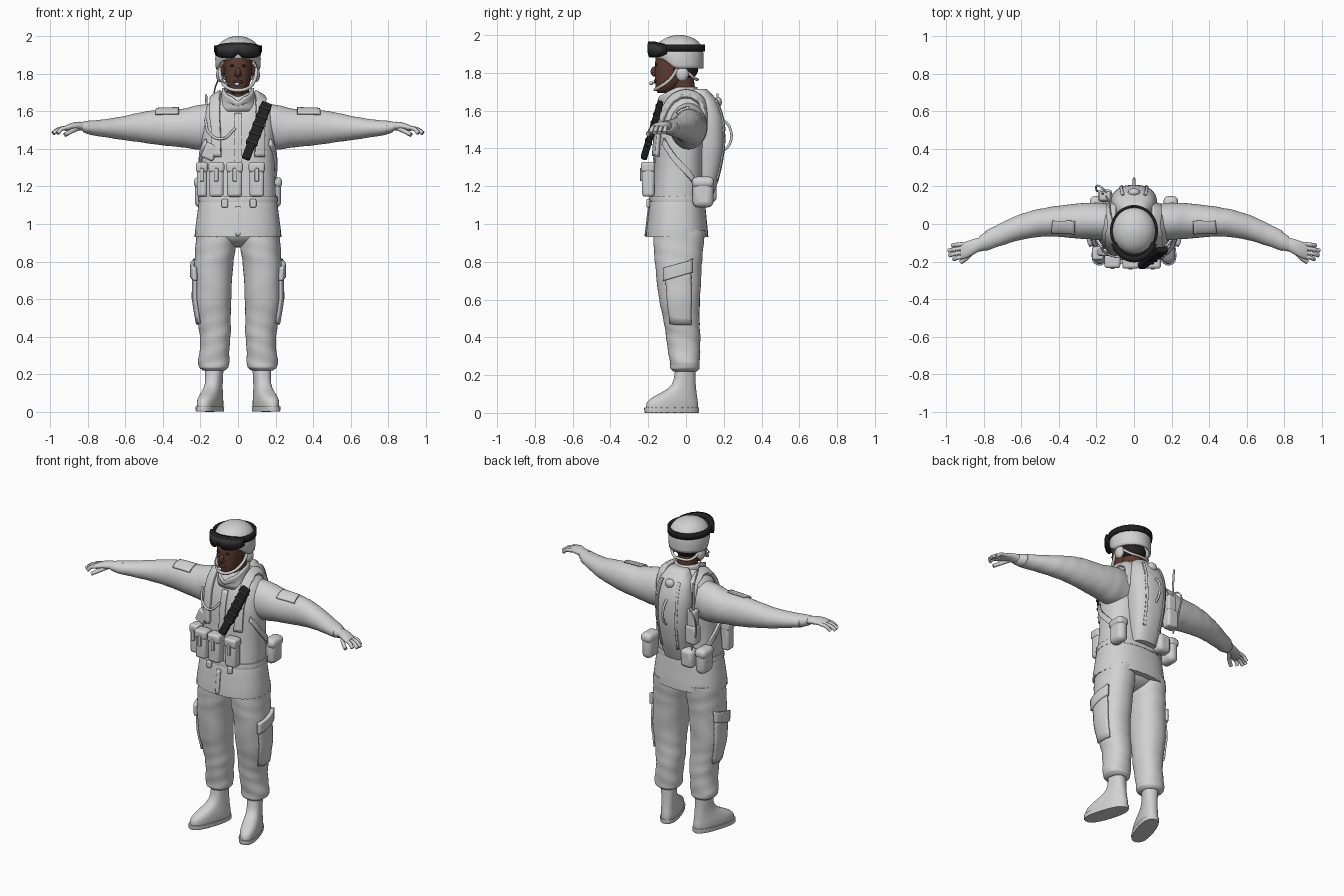
import bpy, bmesh, math
from mathutils import Matrix, Vector

default_cube = bpy.data.objects.get("Cube")
if default_cube:
    bpy.data.objects.remove(default_cube, do_unlink=True)


def material(name, red, green, blue):
    mat = bpy.data.materials.new(name)
    mat.use_nodes = True
    mat.diffuse_color = (red, green, blue, 1)
    shader = next(n for n in mat.node_tree.nodes if n.type == 'BSDF_PRINCIPLED')
    shader.inputs["Base Color"].default_value = (red, green, blue, 1)
    shader.inputs["Roughness"].default_value = 0.8
    return mat


WHITE = material("snow white cloth", .64, .64, .64)
BLACK = material("black rubber", .015, .015, .015)
LENS = material("dark lens", .035, .035, .035)
SKIN = material("brown skin", .11, .045, .03)
LIPS = material("dark lips", .08, .028, .022)
HAIR = material("dark hair", .02, .016, .014)


def finish(name, bm, mat, mirror=False, sub=0):
    mesh = bpy.data.meshes.new(name)
    bmesh.ops.recalc_face_normals(bm, faces=bm.faces)
    bm.to_mesh(mesh)
    bm.free()
    mesh.materials.append(mat)
    for poly in mesh.polygons:
        poly.use_smooth = True
    mesh.set_sharp_from_angle(angle=1.0)
    obj = bpy.data.objects.new(name, mesh)
    bpy.context.scene.collection.objects.link(obj)
    if sub:
        mod = obj.modifiers.new("Smooth", 'SUBSURF')
        mod.levels = mod.render_levels = sub
    if mirror:
        obj.modifiers.new("Mirror", 'MIRROR').use_clip = False
    return obj


def solidify(obj, thick, offset=0):
    mod = obj.modifiers.new("Thickness", 'SOLIDIFY')
    mod.thickness, mod.offset = thick, offset


def loft(name, mat, rings, power=2, axis='z', steps=1, fold=0, caps=(True, True),
         mirror=False, warp=None, count=28):
    """Skin through rings of (position, centre a, centre b, radius a, radius b)."""
    dense = []
    for low, high in zip(rings, rings[1:]):
        for k in range(steps):
            dense.append([a + (b - a) * k / steps for a, b in zip(low, high)])
    dense.append(rings[-1])
    bm = bmesh.new()
    loops = []
    for pos, ca, cb, ra, rb in dense:
        loop = []
        for i in range(count):
            t = math.tau * i / count
            c, s = math.cos(t), math.sin(t)
            ripple = 1 + fold * math.sin(pos * 75 + 2 * t)
            a = ca + ra * ripple * math.copysign(abs(c) ** (2 / power), c)
            b = cb + rb * ripple * math.copysign(abs(s) ** (2 / power), s)
            co = Vector((a, b, pos) if axis == 'z' else (pos, a, b))
            loop.append(bm.verts.new(warp(co) if warp else co))
        loops.append(loop)
    for low, high in zip(loops, loops[1:]):
        for i in range(count):
            j = (i + 1) % count
            bm.faces.new((low[i], low[j], high[j], high[i]))
    crease = bm.edges.layers.float.new("crease_edge")
    for loop, wanted in zip((loops[0], loops[-1]), caps):
        if wanted:
            for edge in bm.faces.new(loop).edges:
                edge[crease] = .8
    return finish(name, bm, mat, mirror, 1)


def patch(name, mat, target, points, width, side, thick=.01, mirror=False):
    """Cloth strip laid onto another part."""
    bm = bmesh.new()
    offset = Vector(side).normalized() * width / 2
    rows = [[bm.verts.new(Vector(p) + offset * k) for k in (-1, 1)] for p in points]
    for a, b in zip(rows, rows[1:]):
        bm.faces.new((a[0], a[1], b[1], b[0]))
    obj = finish(name, bm, mat)
    mod = obj.modifiers.new("Subdivide", 'SUBSURF')
    mod.subdivision_type = 'SIMPLE'
    mod.levels = mod.render_levels = 3
    mod = obj.modifiers.new("Lay on", 'SHRINKWRAP')
    mod.target, mod.offset, mod.wrap_mode = target, thick / 2, 'ABOVE_SURFACE'
    solidify(obj, thick)
    if mirror:
        obj.modifiers.new("Mirror", 'MIRROR')
    return obj


def arc(name, mat, rx, ry, cy, half, low, high, thick):
    """Upright curved band around the head, angle measured from the front."""
    bm = bmesh.new()
    rows = []
    for i in range(49):
        t = half * (i / 24 - 1)
        x, y = rx * math.sin(t), cy - ry * math.cos(t)
        rows.append([bm.verts.new((x, y, f(t))) for f in (low, high)])
    for a, b in zip(rows, rows[1:]):
        bm.faces.new((a[0], b[0], b[1], a[1]))
    solidify(finish(name, bm, mat), thick)


def box(name, mat, centre, size, bevel=.012, frame=None, mirror=False):
    bm = bmesh.new()
    bmesh.ops.create_cube(bm, size=1)
    turn = frame if frame else Matrix()
    bm.transform(Matrix.Translation(centre) @ turn @ Matrix.Diagonal((*size, 1)))
    obj = finish(name, bm, mat, mirror)
    mod = obj.modifiers.new("Round", 'BEVEL')
    mod.width, mod.segments = bevel, 3
    return obj


def ball(name, mat, centre, radii, mirror=False):
    bm = bmesh.new()
    bmesh.ops.create_uvsphere(bm, u_segments=24, v_segments=14, radius=1)
    bm.transform(Matrix.Translation(centre) @ Matrix.Diagonal((*radii, 1)))
    return finish(name, bm, mat, mirror)


def tube(name, mat, points, radius, flip=1):
    curve = bpy.data.curves.new(name, 'CURVE')
    curve.dimensions, curve.bevel_depth = '3D', radius
    curve.bevel_resolution, curve.use_fill_caps = 3, True
    spline = curve.splines.new('BEZIER')
    spline.bezier_points.add(len(points) - 1)
    for knot, (x, y, z) in zip(spline.bezier_points, points):
        knot.co = (x * flip, y, z)
        knot.handle_left_type = knot.handle_right_type = 'AUTO'
    spline.resolution_u = 6
    curve.materials.append(mat)
    obj = bpy.data.objects.new(name, curve)
    bpy.context.scene.collection.objects.link(obj)


# Clothing: jacket skirt, vest, sleeves and trousers
skirt = loft("jacket_skirt", WHITE, [(.93, 0, -.048, .234, .168), (1, 0, -.047, .226, .16),
             (1.08, 0, -.047, .215, .152), (1.15, 0, -.043, .205, .142)], 2.4)
vest = loft("vest", WHITE, [(1.11, 0, -.045, .205, .142), (1.2, 0, -.04, .2, .136),
            (1.3, 0, -.036, .196, .132), (1.42, 0, -.03, .198, .134), (1.52, 0, -.02, .2, .13),
            (1.6, 0, -.01, .188, .115), (1.65, 0, 0, .155, .095), (1.68, 0, 0, .11, .078),
            (1.7, 0, 0, .07, .06)], 2.5)
loft("belt", WHITE, [(1.115, 0, -.045, .215, .152), (1.15, 0, -.045, .213, .15)], 2.4)
sleeves = loft("sleeves", WHITE, [(.1, .005, 1.52, .1, .125), (.2, .015, 1.515, .1, .122),
               (.3, .016, 1.51, .094, .102), (.43, .014, 1.515, .08, .094),
               (.52, .004, 1.515, .074, .08), (.62, -.02, 1.51, .068, .062),
               (.72, -.06, 1.51, .06, .046), (.79, -.09, 1.512, .054, .038)],
               axis='x', steps=3, fold=.02, mirror=True)
loft("glove_cuffs", WHITE, [(.765, -.08, 1.512, .055, .041), (.81, -.1, 1.515, .045, .034),
     (.825, -.107, 1.517, .04, .028)], axis='x', mirror=True)
ball("trouser_seat", WHITE, (0, -.04, .96), (.2, .13, .085))
trousers = loft("trousers", WHITE, [(.22, .128, -.005, .06, .062), (.235, .129, -.006, .08, .077),
                (.27, .13, -.006, .084, .08), (.35, .123, -.012, .078, .088),
                (.42, .121, -.016, .084, .092), (.5, .129, -.025, .09, .096),
                (.6, .136, -.035, .1, .109), (.78, .13, -.04, .104, .124),
                (.87, .12, -.04, .108, .132), (.97, .115, -.035, .108, .138)],
                2.2, steps=3, fold=.025, mirror=True)
patch("cargo_pockets", WHITE, trousers, [(.27, -.035, .46), (.27, -.045, .75)], .18, (0, 1, 0), .012, True)
patch("cargo_flaps", WHITE, trousers, [(.27, -.045, .72), (.27, -.045, .79)], .2, (0, 1, .25), .022, True)
patch("sleeve_pockets", WHITE, sleeves, [(.32, -.03, 1.65), (.44, -.03, 1.65)], .12, (0, 1, .6), .012, True)
patch("skirt_placket", WHITE, skirt, [(0, -.24, .94), (0, -.24, 1.1)], .03, (1, 0, 0), .006)
patch("vest_placket", WHITE, vest, [(0, -.2, 1.13), (0, -.19, 1.4), (0, -.16, 1.6)], .04, (1, 0, 0), .008)

# Vest webbing
patch("shoulder_straps", WHITE, vest, [(.13, -.2, 1.36), (.135, -.19, 1.52), (.135, -.11, 1.66),
      (.13, 0, 1.72), (.13, .1, 1.66), (.12, .15, 1.5)], .065, (1, 0, 0), .024, True)
patch("side_straps", WHITE, vest, [(.2, -.15, 1.44), (.25, -.06, 1.34), (.22, .07, 1.23)],
      .035, (0, .5, 1), .014, True)


# Boots, toes turned outward
def foot_pose(co):
    return Matrix.Translation((.125, 0, 0)) @ Matrix.Rotation(math.radians(18), 4, 'Z') @ co


loft("boots", WHITE, [(.015, 0, -.078, .052, .145), (.05, 0, -.078, .054, .145),
     (.075, 0, -.07, .052, .132), (.1, 0, -.047, .048, .105), (.13, 0, -.018, .044, .072),
     (.17, 0, -.006, .043, .056), (.26, 0, -.004, .05, .052)], 2.4, mirror=True, warp=foot_pose)
loft("boot_soles", WHITE, [(0, 0, -.08, .056, .15), (.028, 0, -.08, .058, .152)],
     2.5, mirror=True, warp=foot_pose)

# Gloved hands
loft("palms", WHITE, [(.8, -.1, 1.515, .032, .026), (.84, -.115, 1.524, .04, .023),
     (.89, -.137, 1.52, .046, .02), (.925, -.148, 1.508, .042, .014)], axis='x', mirror=True)
finger_tips = [(.968, -.115), (.987, -.142), (.983, -.167), (.96, -.188)]
for flip, hand in ((1, "left"), (-1, "right")):
    for i, (x, y) in enumerate(finger_tips):
        knuckle = (.9, -.106 - .022 * i, 1.513)
        middle = ((.9 + x) / 2 + .01, (knuckle[1] + y) / 2, 1.505)
        tube(f"{hand}_finger_{i}", WHITE, [knuckle, middle, (x, y, 1.483)], .011, flip)
    tube(f"{hand}_thumb", WHITE, [(.85, -.135, 1.51), (.89, -.18, 1.492), (.922, -.203, 1.475)], .012, flip)

# Head, neck and face
loft("neck", SKIN, [(1.6, 0, -.005, .06, .065), (1.7, 0, -.015, .058, .064), (1.82, 0, -.03, .06, .068)])
loft("head", SKIN, [(1.693, 0, -.12, .025, .03), (1.715, 0, -.105, .05, .056),
     (1.75, 0, -.085, .066, .079), (1.8, 0, -.07, .074, .097), (1.85, 0, -.06, .079, .106),
     (1.92, 0, -.05, .08, .105)], 2.2)
ball("hair", HAIR, (0, -.015, 1.82), (.082, .08, .062))
ball("nose", SKIN, (0, -.167, 1.807), (.015, .02, .027))
ball("nostrils", SKIN, (.011, -.165, 1.795), (.01, .013, .009), True)
ball("lips", LIPS, (0, -.16, 1.757), (.026, .011, .01))
ball("eyes", HAIR, (.031, -.157, 1.843), (.013, .007, .006), True)
ball("ears", SKIN, (.08, -.045, 1.82), (.012, .02, .03), True)


# Collar with an open front
def open_collar(co):
    if co.y < -.05 and co.z > 1.65:
        front = min(1, (-.05 - co.y) / .08)
        co.z -= .045 * front + .03 * max(0, 1 - abs(co.x) / .035) * front
    return co


solidify(loft("collar", WHITE, [(1.6, 0, -.025, .115, .1), (1.65, 0, -.033, .09, .098),
         (1.69, 0, -.042, .082, .1), (1.725, 0, -.045, .08, .1)], caps=(False, False), warp=open_collar), .012)


# Helmet, raised over the face
def raise_brow(co):
    if co.z < 1.89:
        front = max(0, min(1, (-.06 - co.y) / .06))
        co.z += (1.89 - co.z) * .75 * front
    return co


solidify(loft("helmet", WHITE, [(1.822, 0, -.03, .118, .124), (1.86, 0, -.034, .123, .129),
         (1.9, 0, -.036, .122, .131), (1.94, 0, -.036, .114, .123), (1.97, 0, -.036, .093, .101),
         (1.992, 0, -.035, .056, .061), (2, 0, -.035, .02, .02)], caps=(False, True), warp=raise_brow), .012, -1)
arc("goggle_strap", BLACK, .121, .13, -.036, math.pi, lambda t: 1.914, lambda t: 1.95, .014)


def goggle_low(t):
    return 1.882 + .022 * math.exp(-(t / .16) ** 2) + .012 * t ** 4


def goggle_high(t):
    return 1.967 - .015 * t * t


arc("goggle_frame", BLACK, .119, .146, -.04, 1.13, goggle_low, goggle_high, .03)
arc("goggle_lens", LENS, .134, .161, -.04, .98, lambda t: goggle_low(t) + .012,
    lambda t: goggle_high(t) - .012, .006)

# Headset and chin strap
ball("ear_cups", WHITE, (.095, -.02, 1.795), (.022, .034, .04), True)
chin_half = [(.1, -.04, 1.83), (.088, -.085, 1.765), (.05, -.145, 1.722)]
tube("chin_strap", WHITE, chin_half + [(0, -.163, 1.712)] + [(-x, y, z) for x, y, z in chin_half[::-1]], .009)
tube("nape_strap", WHITE, [(.1, -.02, 1.83), (.07, .04, 1.775), (0, .06, 1.765), (-.07, .04, 1.775),
     (-.1, -.02, 1.83)], .008)
tube("microphone_boom", WHITE, [(-.1, -.04, 1.785), (-.075, -.13, 1.755), (-.02, -.182, 1.745)], .004)
ball("microphone", WHITE, (-.005, -.184, 1.745), (.014, .01, .01))
tube("headset_cable", WHITE, [(-.105, -.01, 1.77), (-.125, .06, 1.71), (-.13, .11, 1.62),
     (-.15, .15, 1.5)], .004)

# Belt pouches with flaps and pull tabs
for i, (x, y, width) in enumerate([(-.192, -.155, .055), (-.115, -.197, .076), (-.018, -.2, .08), (.1, -.2, .078)]):
    box(f"pouch_{i}", WHITE, (x, y, 1.232), (width, .066, .175), .016)
    box(f"pouch_flap_{i}", WHITE, (x, y - .002, 1.302), (width + .008, .072, .055), .014)
    box(f"pouch_tab_{i}", WHITE, (x, y - .037, 1.262), (.022, .012, .07), .004)
for x in (-.07, .08):
    box("belt_buckle", WHITE, (x, -.2, 1.11), (.035, .02, .045), .008)
box("hip_pouches", WHITE, (.195, .09, 1.17), (.07, .11, .165), .03, mirror=True)
box("hip_pouch_flaps", WHITE, (.196, .09, 1.22), (.078, .116, .06), .025, mirror=True)
box("rear_pouch", WHITE, (-.11, .125, 1.175), (.09, .075, .12), .025)
box("chest_pouch", WHITE, (-.15, -.15, 1.385), (.07, .04, .085), .012, Matrix.Rotation(.4, 4, 'Y'))
tube("chest_cable", WHITE, [(-.175, -.12, 1.56), (-.15, -.155, 1.48), (-.08, -.175, 1.455),
     (-.015, -.16, 1.51)], .007)

# Drinking pack on the back, with filler cap and hose
pack = loft("back_pack", WHITE, [(1.14, 0, .09, .08, .05), (1.25, 0, .1, .1, .08), (1.4, 0, .11, .12, .1),
            (1.55, 0, .11, .126, .097), (1.65, 0, .095, .108, .078), (1.715, 0, .07, .06, .04)], 2.4, steps=2)
for x in (-.07, .07):
    patch("pack_seam", WHITE, pack, [(x, .19, 1.22), (x * 1.2, .24, 1.4), (x * 1.2, .23, 1.56),
          (x, .18, 1.68)], .02, (1, 0, 0), .008)
ball("filler_cap", WHITE, (0, .168, 1.645), (.032, .022, .028))
tube("drinking_hose", WHITE, [(0, .19, 1.56), (0, .232, 1.51), (0, .234, 1.43), (0, .19, 1.38)], .007)

# Radio
box("radio", WHITE, (-.155, .15, 1.41), (.06, .05, .2), .01)
box("radio_holder", WHITE, (-.155, .15, 1.35), (.075, .065, .12), .014)
tube("antenna", WHITE, [(-.165, .16, 1.5), (-.167, .163, 1.6), (-.17, .167, 1.69)], .006)
tube("radio_cable", WHITE, [(-.14, .16, 1.5), (-.18, .2, 1.52), (-.2, .18, 1.42), (-.16, .17, 1.25)], .005)

# Black sheathed tool slung across the chest
top, bottom = Vector((.155, -.135, 1.645)), Vector((.04, -.225, 1.345))
along = (top - bottom).normalized()
across = along.cross(Vector((0, 1, 0))).normalized() * -1
frame = Matrix((across, along.cross(across), along)).transposed().to_4x4()
length = (top - bottom).length
box("tool_sheath", BLACK, bottom.lerp(top, .62), (.058, .03, length * .76), .008, frame)
box("tool_handle", BLACK, bottom.lerp(top, .14), (.046, .034, length * .28), .01, frame)
for k in range(5):
    box("tool_rib", LENS, bottom.lerp(top, .3 + .15 * k), (.064, .036, .014), .004, frame)
